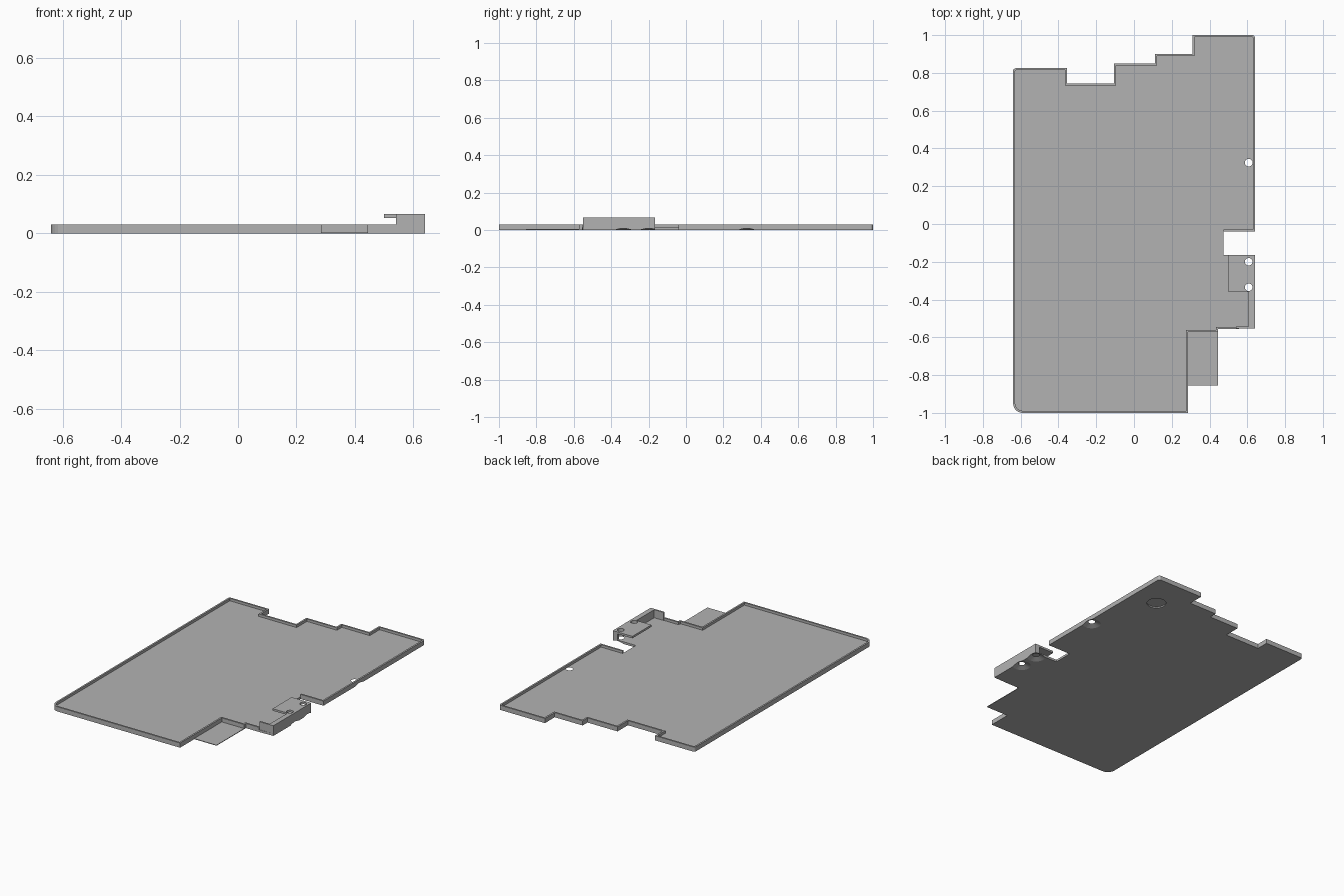
import bpy, bmesh, math
from mathutils import Vector

if "Cube" in bpy.data.objects:
    bpy.data.objects.remove(bpy.data.objects["Cube"], do_unlink=True)

GREY = (0.45, 0.45, 0.45, 1)
metal = bpy.data.materials.new("mid grey")
metal.use_nodes = True
metal.diffuse_color = GREY
metal.node_tree.nodes["Principled BSDF"].inputs["Base Color"].default_value = GREY

FLOOR, RIM, TOP = 0.014, 0.03, 0.066
WALL = 0.011


def prism(name, points, z0, z1):
    """Extrude a flat outline from z0 up to z1."""
    bm = bmesh.new()
    face = bm.faces.new([bm.verts.new((p[0], p[1], z0)) for p in points])
    ext = bmesh.ops.extrude_face_region(bm, geom=[face])
    verts = [g for g in ext["geom"] if isinstance(g, bmesh.types.BMVert)]
    bmesh.ops.translate(bm, verts=verts, vec=(0, 0, z1 - z0))
    bmesh.ops.recalc_face_normals(bm, faces=bm.faces)
    mesh = bpy.data.meshes.new(name)
    bm.to_mesh(mesh)
    bm.free()
    mesh.materials.append(metal)
    ob = bpy.data.objects.new(name, mesh)
    bpy.context.collection.objects.link(ob)
    return ob


def box(name, x0, x1, y0, y1, z0, z1):
    return prism(name, [(x0, y0), (x1, y0), (x1, y1), (x0, y1)], z0, z1)


def rounded(corner, radius, start):
    """Quarter arc replacing a square corner, beginning at angle start."""
    mid = math.radians(start + 45)
    centre = Vector(corner) - radius * math.sqrt(2) * Vector((math.cos(mid), math.sin(mid)))
    angles = [math.radians(start + 15 * i) for i in range(7)]
    return [centre + radius * Vector((math.cos(a), math.sin(a))) for a in angles]


def inset(path, width):
    """Offset an open path to its left with mitred corners."""
    result = []
    for i, p in enumerate(path):
        dirs = []
        if i > 0:
            dirs.append((p - path[i - 1]).normalized())
        if i < len(path) - 1:
            dirs.append((path[i + 1] - p).normalized())
        normals = [Vector((-d.y, d.x)) for d in dirs]
        mitre = sum(normals, Vector((0, 0))).normalized()
        result.append(p + mitre * width / mitre.dot(normals[0]))
    return result


def cone_cutter(x, y, r0, r1, z0, z1):
    bpy.ops.mesh.primitive_cone_add(vertices=32, radius1=r0, radius2=r1, depth=z1 - z0,
                                    location=(x, y, (z0 + z1) / 2))
    ob = bpy.context.object
    ob.name = "hole_cutter"
    ob.hide_render = True
    return ob


def cut(ob, cutter):
    mod = ob.modifiers.new("hole", "BOOLEAN")
    mod.operation = "DIFFERENCE"
    mod.solver = "EXACT"
    mod.object = cutter
    bpy.context.view_layer.objects.active = ob
    bpy.ops.object.modifier_apply(modifier=mod.name)


# Tray outline, from the side notch round the back to the front step
rim_path = [Vector(p) for p in [(.475, -.04), (.64, -.04)]]
rim_path += rounded((.64, 1), .015, 0)
rim_path += [Vector(p) for p in [
    (.31, 1), (.31, .9), (.11, .9), (.11, .85), (-.105, .85),
    (-.105, .745), (-.355, .745), (-.355, .825)]]
rim_path += rounded((-.64, .825), .015, 90)
rim_path += rounded((-.64, -1), .05, 180)
rim_path += [Vector(p) for p in [
    (.285, -1), (.285, -.573), (.445, -.573), (.445, -.555), (.54, -.555)]]

# Floor and raised rim
bracket_edge = [(.64, -.552), (.64, -.165), (.475, -.165)]
tray_floor = prism("tray_floor", rim_path + [Vector(p) for p in bracket_edge], 0, FLOOR)
tray_rim = prism("tray_rim", rim_path + inset(rim_path, WALL)[::-1], FLOOR, RIM)

# Thin tab at the front step
box("front_tab", .285, .445, -.855, -.573, 0, .004)

# Raised side bracket: wall, end plate and overhanging flange
bracket_wall = box("bracket_wall", .607, .64, -.552, -.165, FLOOR, TOP)
box("bracket_end", .54, .607, -.552, -.542, FLOOR, TOP)
bracket_flange = box("bracket_flange", .5, .607, -.36, -.165, .053, TOP)

# Countersunk screw holes
for y in (.325, -.2, -.335):
    sink = cone_cutter(.607, y, .0575, .018, -.001, FLOOR + .001)
    bore = cone_cutter(.607, y, .02, .02, -.02, .1)
    cut(tray_floor, sink)
    for part in (tray_floor, tray_rim) if y > 0 else (tray_floor, bracket_wall, bracket_flange):
        cut(part, bore)
    for tool in (sink, bore):
        bpy.data.objects.remove(tool, do_unlink=True)

# Shallow round recess underneath
recess = cone_cutter(.467, .768, .058, .058, -.01, .008)
cut(tray_floor, recess)
bpy.data.objects.remove(recess, do_unlink=True)
